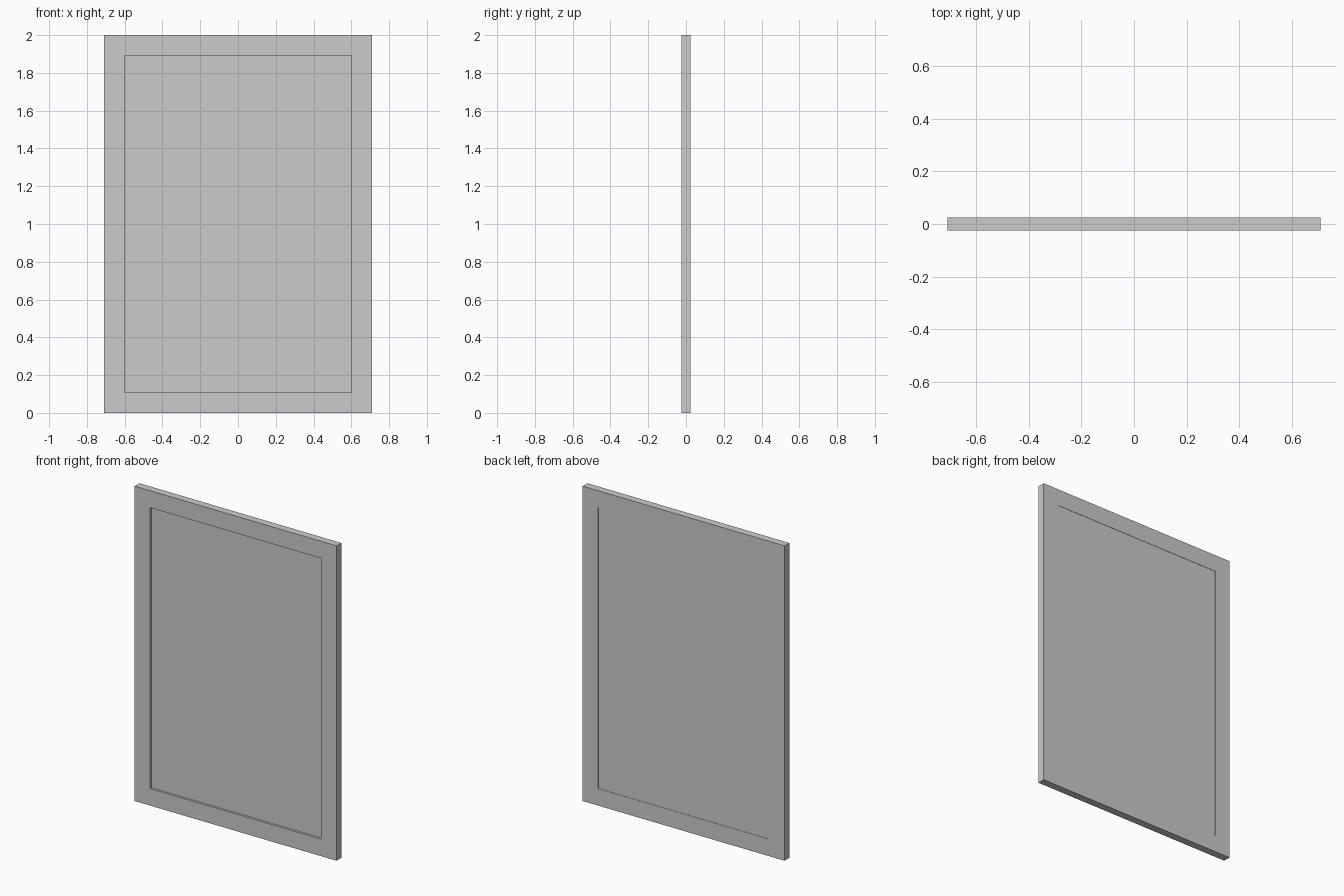
import bpy

cube = bpy.data.objects.get("Cube")
if cube:
    bpy.data.objects.remove(cube, do_unlink=True)

HALF_W, HEIGHT, HALF_D, RAIL = 0.709, 2.0, 0.024, 0.108
PANEL_FRONT, PANEL_BACK = -0.01, 0.022

grey = bpy.data.materials.new("plain_grey")
grey.use_nodes = True
colour = (0.6, 0.6, 0.6, 1)
grey.diffuse_color = colour
grey.node_tree.nodes["Principled BSDF"].inputs["Base Color"].default_value = colour


def slab(name, outline, y0, y1):
    """Extrude an (x, z) outline, counter-clockwise from the front, through y."""
    n = len(outline)
    verts = [(x, y, z) for y in (y0, y1) for x, z in outline]
    faces = [list(range(n)), list(range(2 * n - 1, n - 1, -1))]
    faces += [(i, i + n, (i + 1) % n + n, (i + 1) % n) for i in range(n)]
    mesh = bpy.data.meshes.new(name)
    mesh.from_pydata(verts, [], faces)
    mesh.materials.append(grey)
    obj = bpy.data.objects.new(name, mesh)
    bpy.context.collection.objects.link(obj)


def rectangle(inset):
    x, low, high = HALF_W - inset, inset, HEIGHT - inset
    return [(-x, low), (x, low), (x, high), (-x, high)]


# Four mitred frame boards
outer, inner = rectangle(0), rectangle(RAIL)
for i, name in enumerate(("bottom_rail", "left_stile", "top_rail", "right_stile")):
    j = (i + 1) % 4
    slab(name, [outer[i], outer[j], inner[j], inner[i]], -HALF_D, HALF_D)

# Panel set back from the front and nearly flush with the back
slab("centre_panel", inner, PANEL_FRONT, PANEL_BACK)
